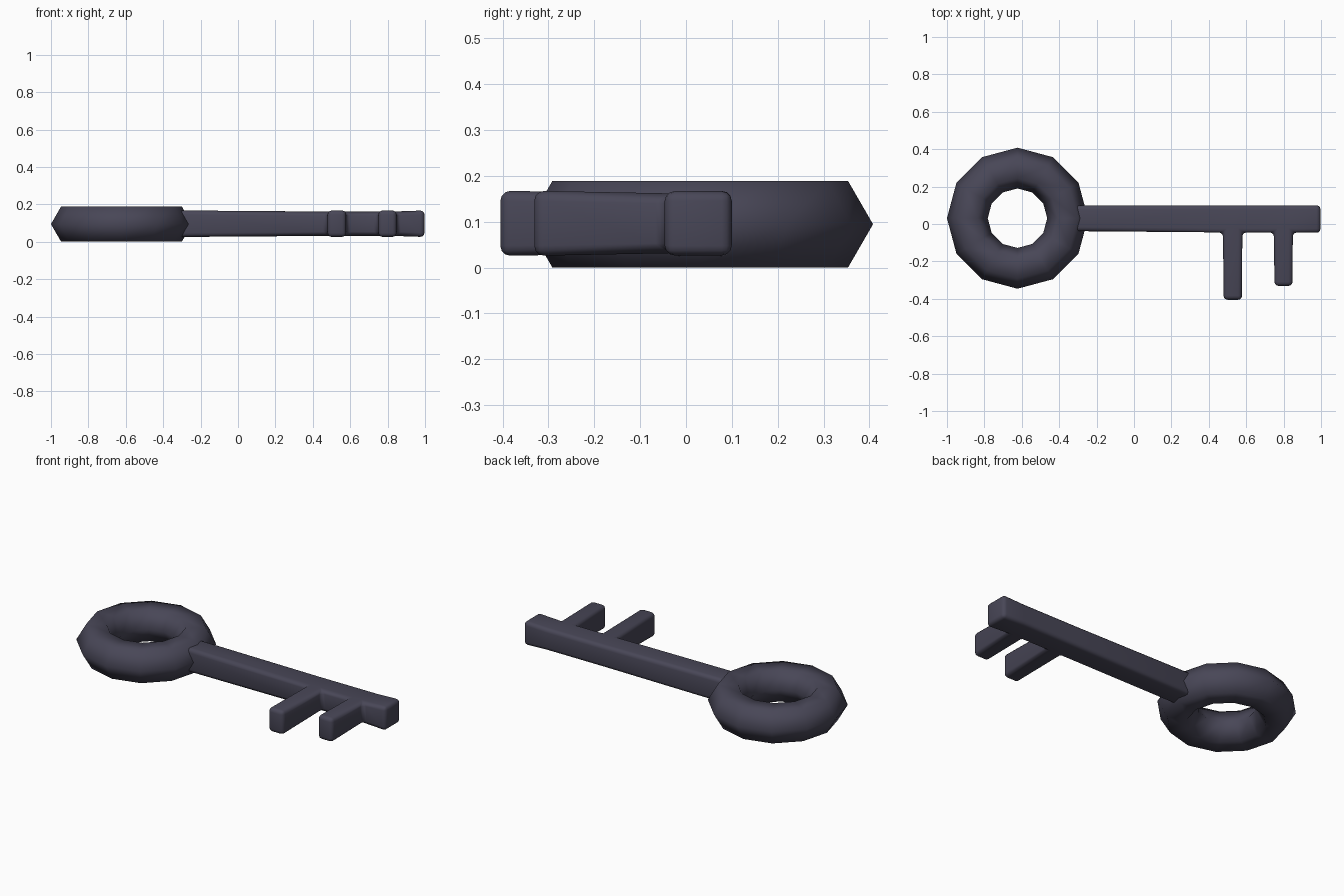
import bpy
import bmesh
from math import cos, sin, tau

cube = bpy.data.objects.get("Cube")
if cube:
    bpy.data.objects.remove(cube, do_unlink=True)

# Single dark iron colour
iron = bpy.data.materials.new("dark_iron")
iron.use_nodes = True
colour = (0.065, 0.062, 0.095, 1)
iron.diffuse_color = colour
iron.node_tree.nodes["Principled BSDF"].inputs["Base Color"].default_value = colour


def make_object(name, bm):
    bmesh.ops.recalc_face_normals(bm, faces=bm.faces[:])
    mesh = bpy.data.meshes.new(name)
    bm.to_mesh(mesh)
    bm.free()
    mesh.materials.append(iron)
    for poly in mesh.polygons:
        poly.use_smooth = True
    obj = bpy.data.objects.new(name, mesh)
    bpy.context.collection.objects.link(obj)
    return obj


# Bow: a coarse ring with a hexagonal section
SIDES, SECTION, MAJOR, MINOR = 12, 6, 0.268, 0.109
bm = bmesh.new()
rings = []
for i in range(SIDES):
    a = tau * i / SIDES
    ring = []
    for j in range(SECTION):
        b = tau * j / SECTION
        r = MAJOR + MINOR * cos(b)
        ring.append(bm.verts.new((-0.623 + r * cos(a), 0.031 + r * sin(a),
                                  0.0945 + MINOR * sin(b))))
    rings.append(ring)
for i in range(SIDES):
    p, q = rings[i], rings[(i + 1) % SIDES]
    for j in range(SECTION):
        k = (j + 1) % SECTION
        bm.faces.new((p[j], q[j], q[k], p[k]))
make_object("bow_ring", bm)

# Shaft and teeth: one flat sheet of quads, thickened, then rounded
MID, THICK, THIN = 0.0965, 0.071, 0.065
bm = bmesh.new()
back, front = [], []
for x, y in ((-0.33, -0.038), (0.476, -0.045), (0.579, -0.045),
             (0.748, -0.045), (0.849, -0.045), (0.997, -0.047)):
    z = MID + (THICK if x < 0 or x > 0.9 else THIN)
    back.append(bm.verts.new((x, 0.1, z)))
    front.append(bm.verts.new((x, y, z)))
for i in range(len(back) - 1):
    bm.faces.new((front[i], front[i + 1], back[i + 1], back[i]))
for i, tip in ((1, -0.405), (3, -0.331)):
    a, b = front[i], front[i + 1]
    c = bm.verts.new((b.co.x - 0.001, tip, MID + THICK))
    d = bm.verts.new((a.co.x + 0.003, tip, MID + THICK))
    bm.faces.new((d, c, b, a))
extruded = bmesh.ops.extrude_face_region(bm, geom=bm.faces[:], use_keep_orig=True)
for v in extruded["geom"]:
    if isinstance(v, bmesh.types.BMVert):
        v.co.z = 2 * MID - v.co.z
shaft = make_object("shaft_and_teeth", bm)
bevel = shaft.modifiers.new("rounded_edges", "BEVEL")
bevel.width = 0.022
bevel.segments = 3
bevel.limit_method = "ANGLE"
bevel.angle_limit = 0.8
